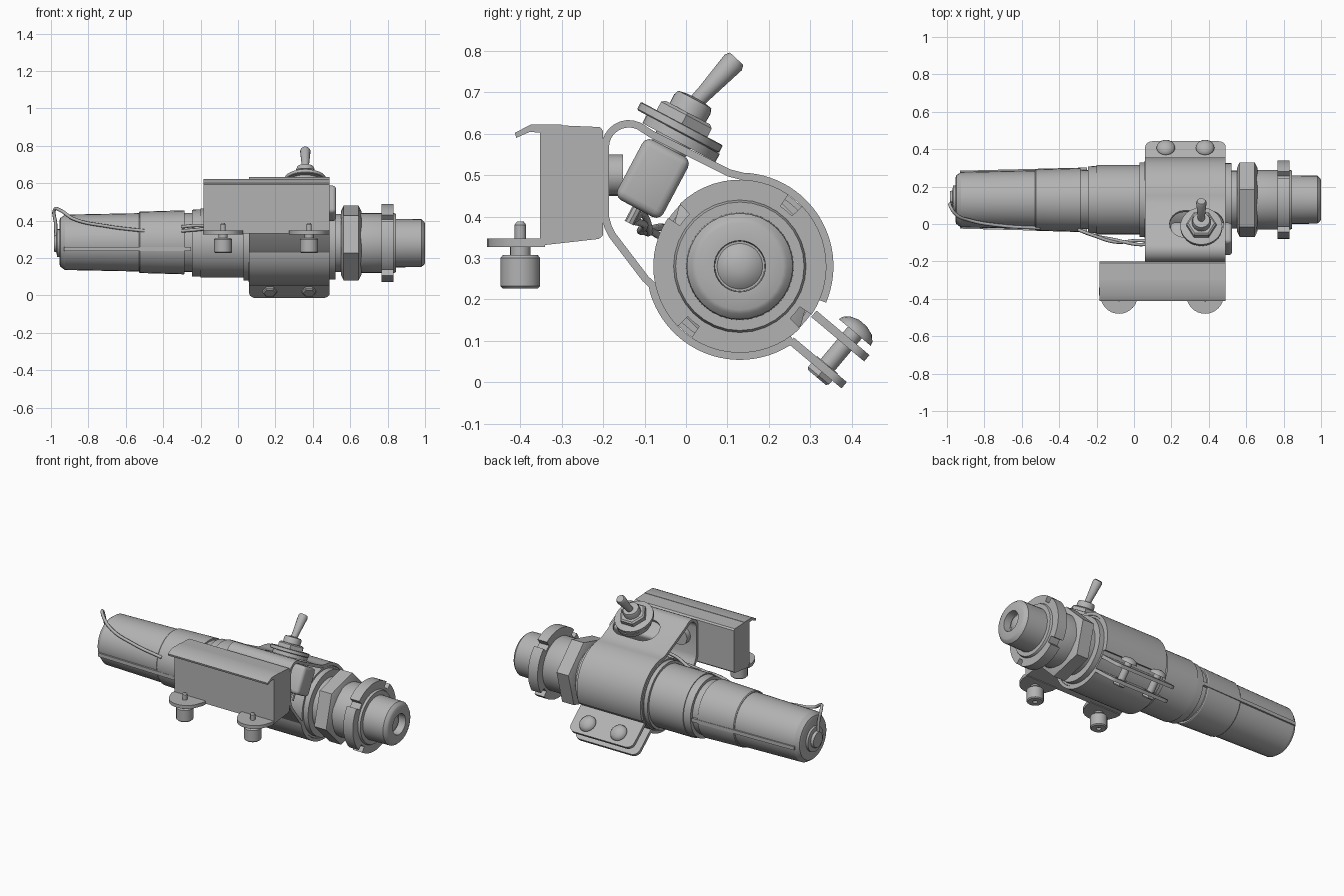
import bpy, bmesh, math
from mathutils import Vector, Matrix

if "Cube" in bpy.data.objects:
    bpy.data.objects.remove(bpy.data.objects["Cube"])

GREY = bpy.data.materials.new("plain_grey")
GREY.diffuse_color = (0.45, 0.45, 0.45, 1)
GREY.use_nodes = True
GREY.node_tree.nodes["Principled BSDF"].inputs["Base Color"].default_value = GREY.diffuse_color
CY, CZ = 0.13, 0.28            # barrel axis
X = Vector((1, 0, 0))


def finish(name, bm, smooth=True):
    bmesh.ops.remove_doubles(bm, verts=bm.verts, dist=1e-5)
    bmesh.ops.recalc_face_normals(bm, faces=bm.faces)
    me = bpy.data.meshes.new(name)
    bm.to_mesh(me)
    bm.free()
    ob = bpy.data.objects.new(name, me)
    me.materials.append(GREY)
    bpy.context.collection.objects.link(ob)
    if smooth:
        bpy.ops.object.select_all(action='DESELECT')
        ob.select_set(True)
        bpy.context.view_layer.objects.active = ob
        bpy.ops.object.shade_smooth_by_angle(angle=math.radians(32))
    return ob


def lathe(name, prof, origin, axis, n=32, turn=0.0):
    """Solid of revolution from (distance along axis, radius) points."""
    bm = bmesh.new()
    rot = Vector(axis).to_track_quat('Z', 'Y').to_matrix()
    rings = []
    for h, r in prof:
        rings.append([bm.verts.new(Vector(origin) + rot @ Vector(
            (r * math.cos(turn + math.tau * i / n), r * math.sin(turn + math.tau * i / n), h)))
            for i in range(n)])
    for a, b in zip(rings, rings[1:]):
        for i in range(n):
            bm.faces.new((a[i], a[(i + 1) % n], b[(i + 1) % n], b[i]))
    bm.faces.new(rings[0])
    bm.faces.new(rings[-1])
    return finish(name, bm)


def prism(name, pts, origin, u, v, depth, smooth=True):
    """Outline in the plane (u, v), extruded by depth along u x v."""
    bm = bmesh.new()
    u, v = Vector(u), Vector(v)
    f = bm.faces.new([bm.verts.new(Vector(origin) + u * a + v * b) for a, b in pts])
    g = bmesh.ops.extrude_face_region(bm, geom=[f])
    bmesh.ops.translate(bm, vec=u.cross(v).normalized() * depth,
                        verts=[e for e in g['geom'] if isinstance(e, bmesh.types.BMVert)])
    return finish(name, bm, smooth)


def arc(cx, cy, r, a0, a1, n):
    return [(cx + r * math.cos(math.radians(a0 + (a1 - a0) * i / n)),
             cy + r * math.sin(math.radians(a0 + (a1 - a0) * i / n))) for i in range(n + 1)]


def wire(name, pts, r):
    cu = bpy.data.curves.new(name, 'CURVE')
    cu.dimensions = '3D'
    cu.bevel_depth, cu.bevel_resolution, cu.use_fill_caps = r, 2, True
    sp = cu.splines.new('BEZIER')
    sp.bezier_points.add(len(pts) - 1)
    for b, p in zip(sp.bezier_points, pts):
        b.co = p
        b.handle_left_type = b.handle_right_type = 'AUTO'
    cu.materials.append(GREY)
    bpy.context.collection.objects.link(bpy.data.objects.new(name, cu))


# Barrel: stepped rear body, clamped middle and front nose
AX = (0, CY, CZ)
lathe("rear_tube", [(-.955, .115), (-.95, .13), (-.925, .148), (-.53, .156), (-.24, .158)], (0, CY, CZ + .004), X)
lathe("rear_sleeve", [(-.53, .16), (-.525, .164), (-.29, .171), (-.285, .168)], (0, CY - .002, CZ + .004), X)
lathe("rear_button", [(-.985, .03), (-.985, .045), (-.97, .05), (-.968, .075), (-.95, .075)], AX, X, 20)
lathe("middle_body", [(-.245, .165), (-.245, .178), (-.2, .18), (-.2, .185), (.03, .185), (.03, .2),
                      (.055, .2), (.055, .207), (.488, .207), (.488, .195), (.52, .195), (.52, .155), (.56, .155)], AX, X, 48)
lathe("front_nose", [(.65, .16), (.835, .16), (.845, .155), (.845, .13), (.98, .128), (.995, .115), (1, .105),
                     (1, .062), (.955, .06), (.955, .055), (.968, .04), (.975, .015)], AX, X, 32)
lathe("hex_nut", [(.55, .175), (.565, .207), (.645, .207), (.66, .175)], AX, X, 6, math.radians(15))

# Slotted locking ring
ring = []
for k in range(4):
    ring += arc(0, 0, .209, -34 + 90 * k, 44 + 90 * k, 12) + arc(0, 0, .175, 44 + 90 * k, 56 + 90 * k, 2)
prism("slotted_ring", ring, (.768, CY, CZ), (0, 1, 0), (0, 0, 1), .064)

# Contact strips along the rear tube
for s in (-1, 1):
    prism("contact_strip", [(-.93, .135), (-.93, .155), (-.25, .172), (-.25, .14)],
          (0, CY, CZ - .02), (1, 0, 0), (0, s, 0), .022)

# Wrapped clamp band with raised switch mount
path = arc(CY, CZ, .217, -23, 88, 26)
path += [(.105, .505), (-.085, .6)] + arc(-.138, .567, .057, 65, 180, 8)
path += [(-.195, .4), (-.188, .375), (-.178, .355), (-.098, .25)]
path += arc(CY, CZ, .217, 192, 306, 26)


def offset(p, d):
    out = []
    for i, q in enumerate(p):
        a, b = Vector(p[max(i - 1, 0)]), Vector(p[min(i + 1, len(p) - 1)])
        t = (b - a).normalized()
        out.append((q[0] + t.y * d, q[1] - t.x * d))
    return out


band = prism("clamp_band", offset(path, .009) + offset(path, -.009)[::-1],
             (.06, 0, 0), (0, 1, 0), (0, 0, 1), .43)

# Clamp lugs, rounded at the outer corners, with rivets
U, V = Vector((0, .766, -.643)), Vector((0, .643, .766))
lug = [(.06, .13)] + [(.06, .255)] + arc(.1, .257, .04, 180, 90, 6) + arc(.45, .257, .04, 90, 0, 6) + [(.49, .13)]
for nm, v in (("upper_lug", .335), ("lower_lug", .25)):
    prism(nm, [(b, a) for a, b in lug], V * v, U, X, .02)
for x in (.17, .38):
    o = U * .235 + X * x
    lathe("rivet_shank", [(.22, .022), (.37, .022)], o, V, 16)
    lathe("rivet_head", [(.354, .05), (.364, .047), (.376, .035), (.384, .012)], o, V, 20)
    lathe("rivet_nut", [(.212, .032), (.218, .038), (.252, .038)], o, V, 6)

# Toggle switch
N = Vector((0, .469, .883))
T = Vector((0, .883, -.469))
S = Vector((.36, -.02, .605))
lathe("switch_lower_washer", [(-.022, .1), (0, .1)], S + T * .015, N, 32)
lathe("switch_washer", [(0, .108), (.003, .112), (.02, .112), (.022, .108)], S, N, 32)
lathe("switch_nut", [(.022, .08), (.045, .08), (.052, .07)], S, N, 6)
lathe("switch_collar", [(-.06, .045), (.075, .05), (.088, .045), (.092, .02)], S, N, 24)
lathe("switch_lever", [(0, .018), (.06, .02), (.16, .028), (.172, .022)],
      (.36, .005, .655), (0, .68, .73), 16)
bm = bmesh.new()
bmesh.ops.create_cube(bm, size=1, matrix=Matrix.Translation(S - N * .128) @ Matrix(
    (X, T, N)).transposed().to_4x4() @ Matrix.Diagonal((.33, .125, .165, 1)))
bmesh.ops.bevel(bm, geom=bm.edges[:], offset=.02, segments=3, affect='EDGES', profile=.5)
finish("switch_body", bm)
for x in (-.1, 0, .1):
    lathe("switch_terminal", [(-.25, .012), (-.2, .012)], S + X * x, N, 8)

# Slot in the switch mount
cutter = prism("slot_cutter", arc(.4, 0, .08, -90, 90, 10) + arc(.27, 0, .08, 90, 270, 10),
               Vector((0, -.035, .5)), X, N.cross(X), .16, False)
cutter.hide_render = True
cutter.hide_viewport = True
cutter.display_type = 'WIRE'
mod = band.modifiers.new("slot", 'BOOLEAN')
mod.operation, mod.object, mod.solver = 'DIFFERENCE', cutter, 'EXACT'

# Side box with lip
prism("side_box", [(-.352, .33), (-.21, .346), (-.2, .355), (-.2, .607), (-.208, .616), (-.352, .622)],
      (-.185, 0, 0), (0, 1, 0), (0, 0, 1), .675)
prism("box_lip", [(-.3, .605), (-.355, .603), (-.378, .604), (-.41, .59), (-.413, .602), (-.375, .622), (-.3, .622)],
      (-.185, 0, 0), (0, 1, 0), (0, 0, 1), .675)

# Rounded tabs with thumbscrews, and the box fixings
for x in (-.08, .38):
    prism("screw_tab", [(x + .108, -.34), (x - .108, -.34), (x - .108, -.375)]
          + arc(x, -.38, .1, 200, 340, 12) + [(x + .108, -.375)],
          (0, 0, .327), (1, 0, 0), (0, 1, 0), .02)
    lathe("thumbscrew_shaft", [(.3, .014), (.38, .014), (.388, .008)], (x, -.4, 0), (0, 0, 1), 12)
    lathe("thumbscrew_neck", [(.29, .025), (.327, .025)], (x, -.4, 0), (0, 0, 1), 16)
    lathe("thumbscrew_head", [(.238, .012), (.226, .014), (.226, .042), (.232, .048), (.3, .048), (.307, .042)],
          (x, -.4, 0), (0, 0, 1), 20)
for x in (.15, .4):
    lathe("box_fixing", [(-.2, .05), (-.152, .05)], (x, 0, .5), (0, 1, 0), 20)

# Wires
wire("rear_wire", [(-.975, .11, .27), (-.975, .11, .38), (-.98, .09, .46), (-.95, .05, .455), (-.88, .02, .41),
                   (-.7, -.01, .37), (-.5, -.022, .345)], .009)
for d in (0, .022):
    wire("switch_wire", [(-.3, -.03, .345 + d), (-.22, -.06, .352 + d), (-.1, -.085 - d / 2, .365),
                         (.03, -.11 + d, .365), (.14, -.1, .38 + d), (.26 + d * 4.5, -.13, .39)], .009)
